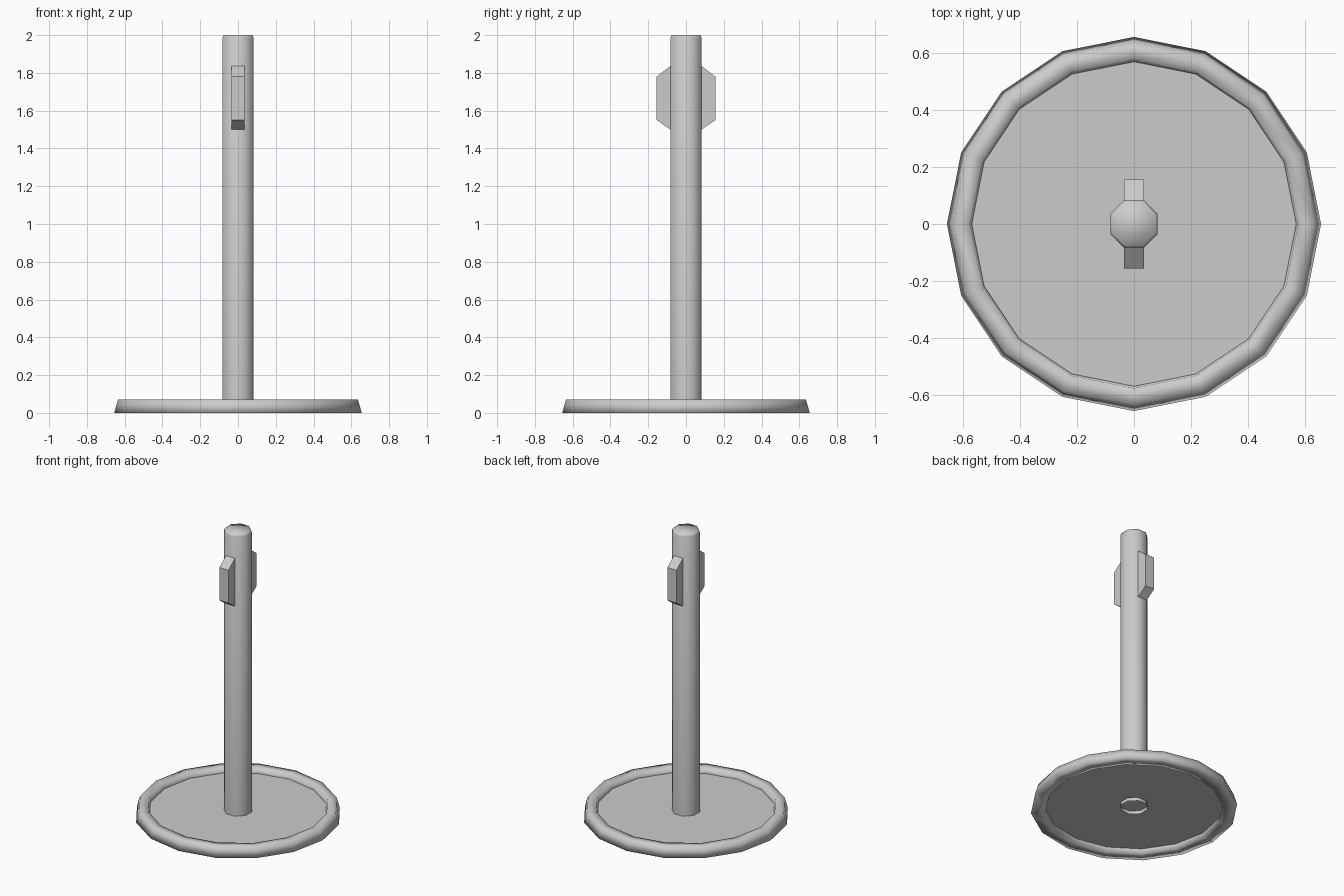
import bpy, bmesh, math

if "Cube" in bpy.data.objects:
    bpy.data.objects.remove(bpy.data.objects["Cube"])


def make_object(name, bm, smooth=False):
    bmesh.ops.recalc_face_normals(bm, faces=bm.faces)
    for f in bm.faces:
        f.smooth = smooth
    mesh = bpy.data.meshes.new(name)
    bm.to_mesh(mesh)
    bm.free()
    obj = bpy.data.objects.new(name, mesh)
    bpy.context.collection.objects.link(obj)
    return obj


def lathe(profile, sides, start=0.0, closed=False, cap_top=False):
    """Revolve (radius, z) points around z into a faceted shell."""
    bm = bmesh.new()
    rings = []
    for r, z in profile:
        angles = [start + 2 * math.pi * i / sides for i in range(sides)]
        rings.append([bm.verts.new((r * math.cos(a), r * math.sin(a), z)) for a in angles])
    pairs = list(zip(rings, rings[1:]))
    if closed:
        pairs.append((rings[-1], rings[0]))
    for lower, upper in pairs:
        for i in range(sides):
            j = (i + 1) % sides
            bm.faces.new((lower[i], lower[j], upper[j], upper[i]))
    if cap_top:
        bm.faces.new(rings[-1])
    return bm


# Base rim: 16-sided ring with sloped outer wall
rim = [(0.655, 0), (0.635, 0.07), (0.575, 0.07), (0.562, 0)]
make_object("base_rim", lathe(rim, 16, closed=True), smooth=True)

# Base plate: thin disc set inside the rim
bm = bmesh.new()
bmesh.ops.create_circle(bm, cap_ends=True, segments=16, radius=0.568)
bmesh.ops.translate(bm, verts=bm.verts, vec=(0, 0, 0.033))
plate = make_object("base_plate", bm)
if plate.data.polygons[0].normal.z < 0:
    plate.data.flip_normals()

# Post: octagonal tube, open below, softened top edge
post = [(0.09, 0.01), (0.09, 1.985), (0.082, 2.0)]
make_object("post", lathe(post, 8, start=math.pi / 8, cap_top=True), smooth=True)

# Clips: chamfered blocks on the front and back of the post
clip = [(0.078, 1.497), (0.155, 1.55), (0.155, 1.78), (0.078, 1.84)]
for name, side in (("front_clip", -1), ("back_clip", 1)):
    bm = bmesh.new()
    face = bm.faces.new([bm.verts.new((-0.035, side * y, z)) for y, z in clip])
    ext = bmesh.ops.extrude_face_region(bm, geom=[face], use_keep_orig=True)
    moved = [v for v in ext["geom"] if isinstance(v, bmesh.types.BMVert)]
    bmesh.ops.translate(bm, verts=moved, vec=(0.07, 0, 0))
    make_object(name, bm)
